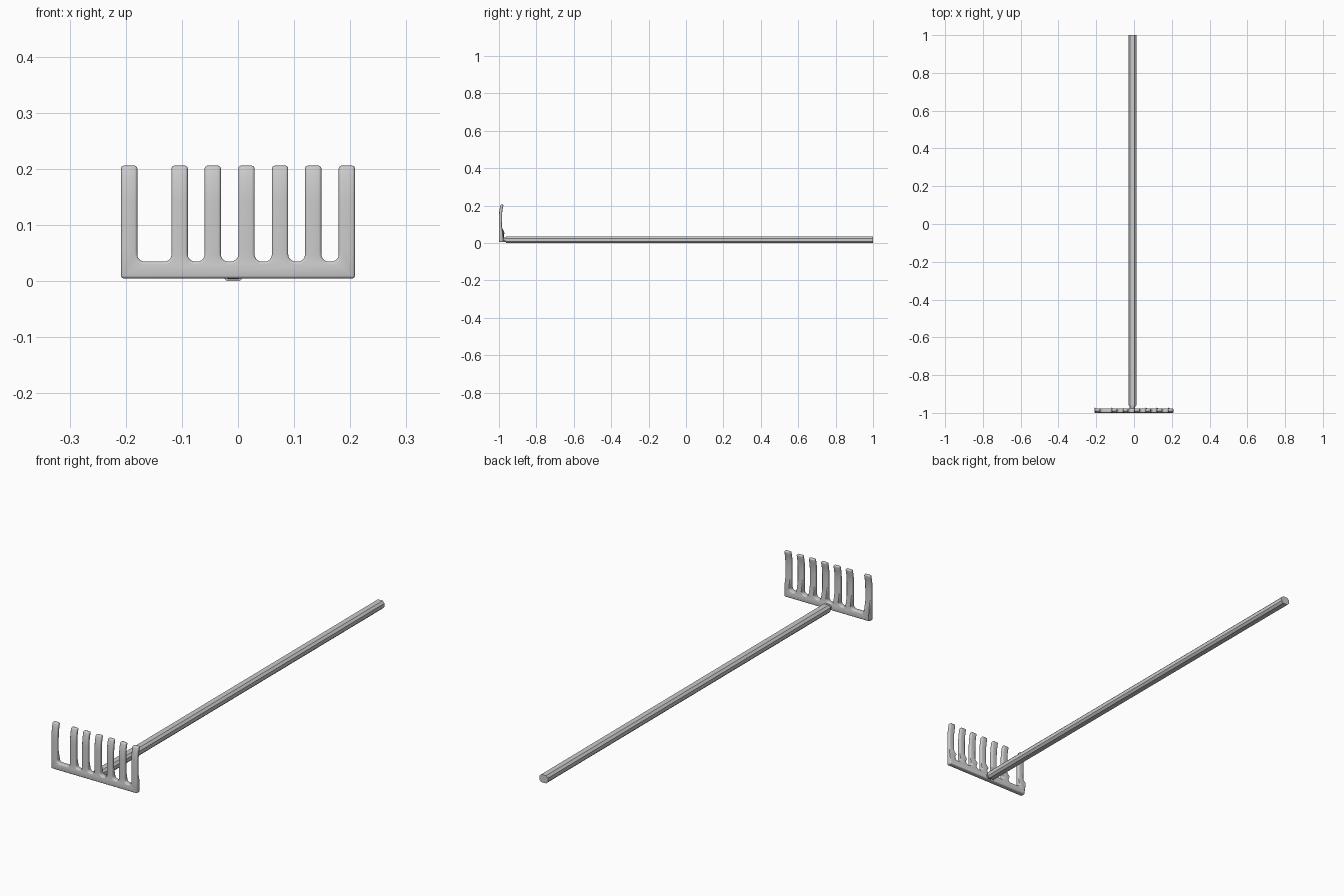
import bpy, bmesh, math

if "Cube" in bpy.data.objects:
    bpy.data.objects.remove(bpy.data.objects["Cube"])

TINES = [-0.194, -0.104, -0.045, 0.015, 0.075, 0.134, 0.194]
HALF, BASE, BAR_TOP, TIP, FILLET = 0.0145, 0.005, 0.035, 0.206, 0.013


def finish(name, bm, angle=35):
    bmesh.ops.recalc_face_normals(bm, faces=bm.faces)
    mesh = bpy.data.meshes.new(name)
    bm.to_mesh(mesh)
    bm.free()
    ob = bpy.data.objects.new(name, mesh)
    bpy.context.collection.objects.link(ob)
    bpy.ops.object.select_all(action='DESELECT')
    ob.select_set(True)
    bpy.context.view_layer.objects.active = ob
    bpy.ops.object.shade_smooth_by_angle(angle=math.radians(angle))
    return ob


def arc(cx, cz, a0, a1, n=5):
    return [(cx + FILLET * math.cos(math.radians(a0 + (a1 - a0) * i / n)),
             cz + FILLET * math.sin(math.radians(a0 + (a1 - a0) * i / n)))
            for i in range(n + 1)]


def chamfered_bar(name, rings, chamfer):
    """Loft of chamfered rectangles: (y, x0, x1, z0, z1)."""
    bm = bmesh.new()
    loops = []
    for y, x0, x1, z0, z1 in rings:
        c = chamfer
        pts = [(x0 + c, z0), (x1 - c, z0), (x1, z0 + c), (x1, z1 - c),
               (x1 - c, z1), (x0 + c, z1), (x0, z1 - c), (x0, z0 + c)]
        loops.append([bm.verts.new((x, y, z)) for x, z in pts])
    for a, b in zip(loops, loops[1:]):
        for i in range(8):
            bm.faces.new((a[i], a[(i + 1) % 8], b[(i + 1) % 8], b[i]))
    bm.faces.new(loops[0])
    bm.faces.new(loops[-1])
    return finish(name, bm, 30)


# Rake head: comb outline with rounded slot bottoms
outline = [(TINES[-1] + HALF, BASE), (TINES[0] - HALF, BASE)]
for i, x in enumerate(TINES):
    outline += [(x - HALF, TIP), (x + HALF, TIP)]
    if i < len(TINES) - 1:
        zc = BAR_TOP + FILLET
        outline += arc(x + HALF + FILLET, zc, 180, 270)
        outline += arc(TINES[i + 1] - HALF - FILLET, zc, 270, 360)

bm = bmesh.new()
bm.faces.new([bm.verts.new((x, 0, z)) for x, z in outline])
for z in (0.055, 0.085, 0.14, 0.155, 0.17, 0.185):
    bmesh.ops.bisect_plane(bm, geom=bm.verts[:] + bm.edges[:] + bm.faces[:],
                           plane_co=(0, 0, z), plane_no=(0, 0, 1))
ext = bmesh.ops.extrude_face_region(bm, geom=bm.faces[:])
for v in ext['geom']:
    if isinstance(v, bmesh.types.BMVert):
        v.co.y = 1
# Thin the tines and curl their tips back
for v in bm.verts:
    z = v.co.z
    thin = min(max((z - 0.055) / 0.03, 0), 1)
    curl = max(z - 0.14, 0) / 0.066
    v.co.y = -1.0 + v.co.y * (0.024 - 0.008 * thin) + 0.009 * curl ** 2
bmesh.ops.recalc_face_normals(bm, faces=bm.faces)
# Round all hard rims
rims = [e for e in bm.edges if len(e.link_faces) == 2
        and e.calc_face_angle() > math.radians(35)]
bmesh.ops.bevel(bm, geom=rims, offset=0.005, segments=3, profile=0.5,
                affect='EDGES', clamp_overlap=False)
finish("rake_head", bm)

# Long chamfered handle
X0, X1 = -0.029, 0.012
chamfered_bar("handle", [(-0.962, X0, X1, 0.0, 0.034),
                         (1.0, X0, X1, 0.0, 0.034)], 0.009)

# Short neck joining handle and head
chamfered_bar("neck", [(-0.985, X0 + 0.006, X1 - 0.006, 0.008, 0.03),
                       (-0.972, X0 + 0.006, X1 - 0.006, 0.007, 0.03),
                       (-0.955, X0 + 0.002, X1 - 0.002, 0.002, 0.032)], 0.007)
